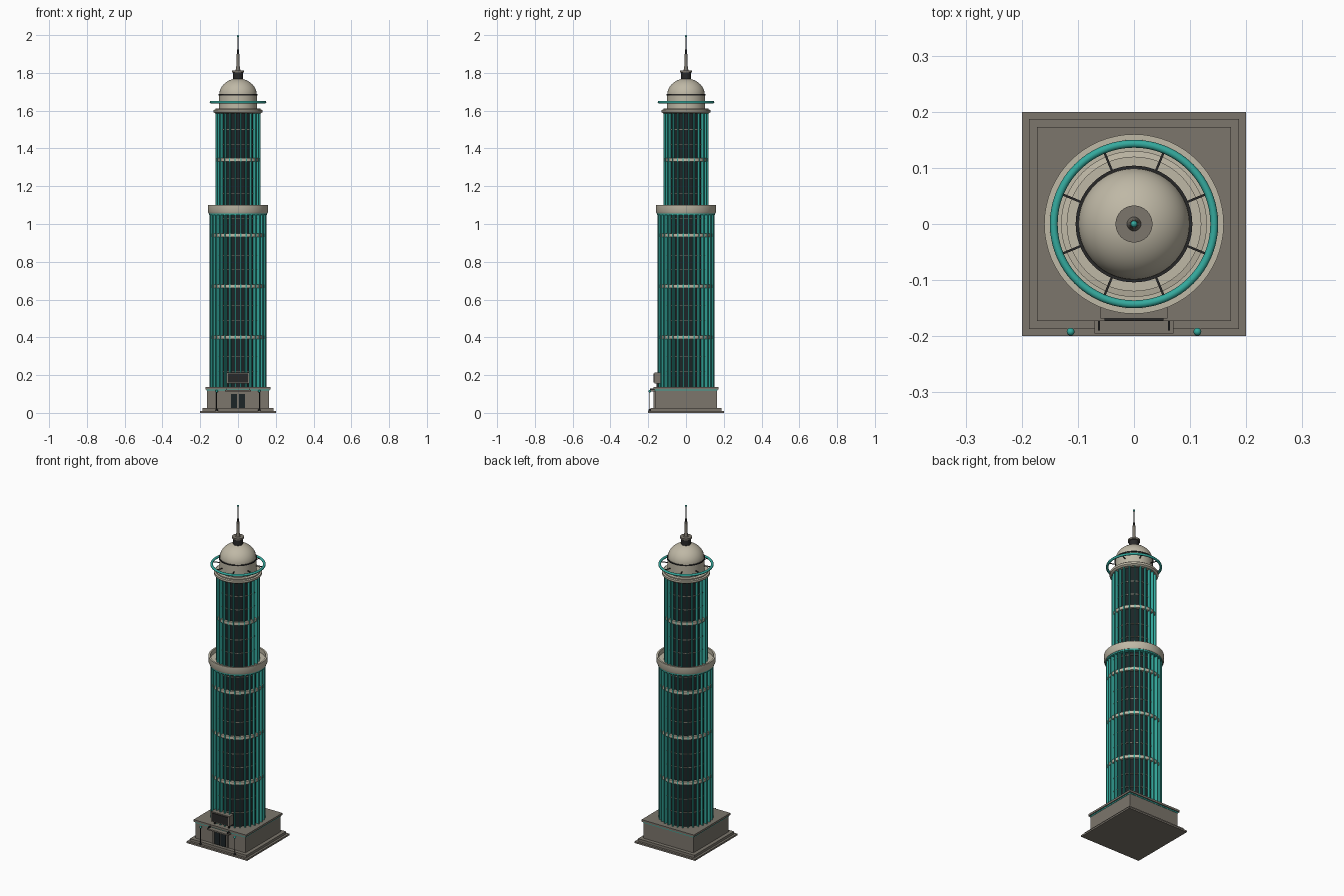
import bpy, bmesh, math
from mathutils import Matrix, Vector

if "Cube" in bpy.data.objects:
    bpy.data.objects.remove(bpy.data.objects["Cube"])


def material(name, r, g, b):
    m = bpy.data.materials.new(name)
    m.diffuse_color = (r, g, b, 1)
    m.use_nodes = True
    m.node_tree.nodes["Principled BSDF"].inputs["Base Color"].default_value = m.diffuse_color
    return m


STONE = material("grey stone", 0.20, 0.18, 0.15)
CREAM = material("cream stone", 0.52, 0.48, 0.38)
TEAL = material("teal metal", 0.035, 0.40, 0.34)
GLASS = material("dark glass", 0.012, 0.018, 0.02)
IRON = material("dark iron", 0.022, 0.022, 0.022)


def finish(bm, name, mat, smooth=False):
    bmesh.ops.recalc_face_normals(bm, faces=bm.faces)
    me = bpy.data.meshes.new(name)
    bm.to_mesh(me)
    bm.free()
    me.materials.append(mat)
    ob = bpy.data.objects.new(name, me)
    bpy.context.collection.objects.link(ob)
    if smooth:
        bpy.ops.object.select_all(action='DESELECT')
        ob.select_set(True)
        bpy.context.view_layer.objects.active = ob
        bpy.ops.object.shade_smooth_by_angle(angle=math.radians(35))
    return ob


def add_box(bm, x0, x1, y0, y1, z0, z1, turn=0.0):
    size = Matrix.Diagonal((x1 - x0, y1 - y0, z1 - z0, 1))
    move = Matrix.Translation(((x0 + x1) / 2, (y0 + y1) / 2, (z0 + z1) / 2))
    bmesh.ops.create_cube(bm, size=1, matrix=Matrix.Rotation(turn, 4, 'Z') @ move @ size)


def boxes(name, mat, *dims):
    bm = bmesh.new()
    for d in dims:
        add_box(bm, *d)
    return finish(bm, name, mat)


def square(name, mat, half, z0, z1):
    return boxes(name, mat, (-half, half, -half, half, z0, z1))


def lathe(name, mat, profile, segs=64, closed=False, at=(0, 0)):
    """Revolve (radius, z) points about the vertical; open profiles get end caps."""
    bm = bmesh.new()
    rings = []
    for r, z in profile:
        if r < 1e-6:
            rings.append([bm.verts.new((at[0], at[1], z))] * segs)
        else:
            rings.append([bm.verts.new((at[0] + r * math.cos(math.tau * i / segs),
                                        at[1] + r * math.sin(math.tau * i / segs), z))
                          for i in range(segs)])
    pairs = list(zip(rings, rings[1:]))
    if closed:
        pairs.append((rings[-1], rings[0]))
    for a, b in pairs:
        for i in range(segs):
            j = (i + 1) % segs
            bm.faces.new(list(dict.fromkeys((a[i], a[j], b[j], b[i]))))
    if not closed:
        for ring, (r, z) in ((rings[0], profile[0]), (rings[-1], profile[-1])):
            if r >= 1e-6:
                bm.faces.new(ring)
    return finish(bm, name, mat, True)


def disc(name, mat, r, z0, z1, segs=64):
    return lathe(name, mat, [(r, z0), (r, z1)], segs)


def fins(name, mat, count, r0, r1, width, z0, z1, offset=0.5):
    bm = bmesh.new()
    for i in range(count):
        add_box(bm, r0, r1, -width / 2, width / 2, z0, z1, math.tau * (i + offset) / count)
    return finish(bm, name, mat)


def torus(name, mat, major, minor, z, sides=12):
    return lathe(name, mat, [(major + minor * math.cos(math.tau * k / sides),
                              z + minor * math.sin(math.tau * k / sides))
                             for k in range(sides)], 96, True)


def ball(name, mat, r, x, y, z):
    return lathe(name, mat, [(r * math.sin(math.pi * k / 8), z - r * math.cos(math.pi * k / 8))
                             for k in range(9)], 16, at=(x, y))


# Square podium with steps, light strip and cornice
square("lower_step", STONE, 0.2, 0, 0.01)
square("upper_step", STONE, 0.187, 0.01, 0.025)
square("podium", STONE, 0.165, 0.025, 0.12)
square("podium_light_strip", TEAL, 0.167, 0.118, 0.125)
square("podium_cornice", STONE, 0.173, 0.125, 0.137)

# Entrance: surround, doors, canopy with brackets
boxes("door_surround", STONE, (-0.052, -0.04, -0.172, -0.16, 0.025, 0.112),
      (0.04, 0.052, -0.172, -0.16, 0.025, 0.112),
      (-0.052, 0.052, -0.172, -0.16, 0.102, 0.112))
boxes("doors", GLASS, (-0.036, -0.004, -0.169, -0.162, 0.026, 0.1),
      (0.004, 0.036, -0.169, -0.162, 0.026, 0.1))
boxes("canopy", STONE, (-0.07, 0.07, -0.195, -0.165, 0.112, 0.12))
boxes("canopy_brackets", IRON, (-0.064, -0.061, -0.19, -0.165, 0.12, 0.13),
      (0.061, 0.064, -0.19, -0.165, 0.12, 0.13))

# Display panel above the entrance
boxes("panel_frame", STONE, (-0.06, 0.06, -0.168, -0.128, 0.155, 0.215))
boxes("panel_screen", IRON, (-0.053, 0.053, -0.172, -0.167, 0.161, 0.209))
boxes("panel_supports", IRON, (-0.05, -0.044, -0.155, -0.145, 0.135, 0.156),
      (0.044, 0.05, -0.155, -0.145, 0.135, 0.156))

# Lamp posts
for side, x in (("left", -0.113), ("right", 0.113)):
    lathe(side + "_lamp_post", IRON, [(0.006, 0.01), (0.006, 0.018), (0.0025, 0.02),
                                      (0.0025, 0.11)], 12, at=(x, -0.192))
    ball(side + "_lamp", TEAL, 0.007, x, -0.192, 0.115)

# Lower tower shaft
disc("lower_glass", GLASS, 0.13, 0.135, 1.06)
fins("lower_fins", TEAL, 32, 0.125, 0.15, 0.006, 0.137, 1.06)
for k, z in enumerate((0.40, 0.67, 0.94)):
    disc("lower_band_%d" % k, CREAM, 0.145, z - 0.009, z + 0.009)
for k, z in enumerate((0.22, 0.30, 0.49, 0.57, 0.76, 0.835, 1.03)):
    disc("lower_floor_line_%d" % k, STONE, 0.133, z - 0.002, z + 0.002)

# Terrace with parapet between the shafts
disc("terrace_light_ring", TEAL, 0.153, 1.048, 1.058)
lathe("terrace_parapet", CREAM, [(0.10, 1.056), (0.155, 1.056), (0.16, 1.066), (0.16, 1.10),
                                 (0.15, 1.10), (0.15, 1.075), (0.10, 1.075)], closed=True)

# Upper tower shaft
disc("upper_glass", GLASS, 0.102, 1.07, 1.592)
fins("upper_fins", TEAL, 24, 0.098, 0.12, 0.006, 1.075, 1.59)
disc("upper_band", CREAM, 0.116, 1.331, 1.349)
for k, z in enumerate((1.16, 1.24, 1.42, 1.50)):
    disc("upper_floor_line_%d" % k, STONE, 0.105, z - 0.002, z + 0.002)
lathe("upper_cornice", CREAM, [(0.12, 1.585), (0.13, 1.592), (0.13, 1.604), (0.12, 1.606),
                               (0.12, 1.612)])

# Drum, dome and halo ring with spokes
disc("dome_drum", CREAM, 0.1, 1.61, 1.683)
disc("dome_trim", IRON, 0.104, 1.681, 1.687)
lathe("dome", CREAM, [(0.099 * math.cos(math.pi * k / 32), 1.685 + 0.085 * math.sin(math.pi * k / 32))
                      for k in range(16)] + [(0, 1.77)])
torus("halo_ring", TEAL, 0.143, 0.007, 1.645)
fins("halo_spokes", IRON, 8, 0.095, 0.14, 0.004, 1.643, 1.647)

# Finial and spire
disc("finial_neck", IRON, 0.026, 1.76, 1.802, 32)
disc("finial_plate", STONE, 0.033, 1.802, 1.812, 32)
lathe("spire", STONE, [(0.013, 1.81), (0.009, 1.835), (0.007, 1.90)], 16)
lathe("spire_tip", IRON, [(0.0045, 1.90), (0.0025, 1.99)], 12)
ball("spire_beacon", TEAL, 0.006, 0, 0, 1.994)
